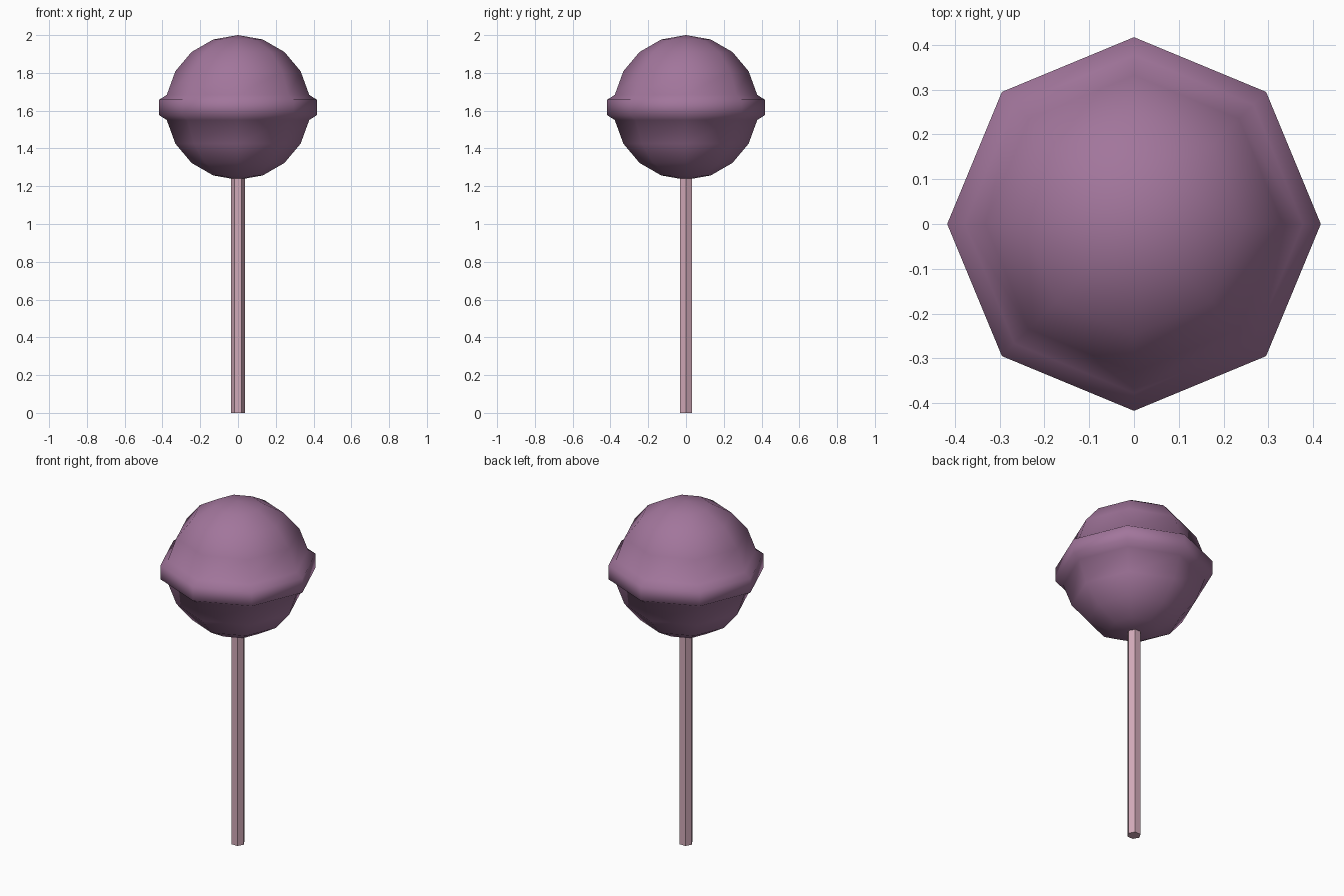
import bpy, bmesh
from math import sin, cos, pi, radians

if "Cube" in bpy.data.objects:
    bpy.data.objects.remove(bpy.data.objects["Cube"])


def material(name, rgb):
    mat = bpy.data.materials.new(name)
    mat.diffuse_color = (*rgb, 1)
    mat.use_nodes = True
    mat.node_tree.nodes["Principled BSDF"].inputs["Base Color"].default_value = mat.diffuse_color
    return mat


def lathe(name, profile, sides, mat, smooth):
    """Revolve (radius, z) points around z; radius 0 makes a pole, otherwise a cap."""
    bm = bmesh.new()
    rings = []
    for r, z in profile:
        n = 1 if r == 0 else sides
        rings.append([bm.verts.new((r * cos(2 * pi * i / sides),
                                    r * sin(2 * pi * i / sides), z)) for i in range(n)])
    for a, b in zip(rings, rings[1:]):
        for i in range(sides):
            j = (i + 1) % sides
            if len(a) == 1:
                bm.faces.new((a[0], b[j], b[i]))
            elif len(b) == 1:
                bm.faces.new((a[i], a[j], b[0]))
            else:
                bm.faces.new((a[i], a[j], b[j], b[i]))
    for ring in (rings[0], rings[-1]):
        if len(ring) > 1:
            bm.faces.new(ring)
    bmesh.ops.recalc_face_normals(bm, faces=bm.faces)
    for f in bm.faces:
        f.smooth = smooth
    mesh = bpy.data.meshes.new(name)
    bm.to_mesh(mesh)
    bm.free()
    mesh.materials.append(mat)
    obj = bpy.data.objects.new(name, mesh)
    bpy.context.collection.objects.link(obj)
    return obj


# Candy ball: eight-sided sphere with a raised band round the middle
R, CZ = 0.383, 1.617
BAND_R, BAND_H = 0.417, 0.041
lower = [(R * sin(radians(a)), -R * cos(radians(a))) for a in (0, 20, 40, 60, 80)]
lower.append((BAND_R, -BAND_H))
outline = lower + [(r, -z) for r, z in reversed(lower)]
lathe("candy_ball", [(r, CZ + z) for r, z in outline], 8,
      material("candy_purple", (0.36, 0.18, 0.33)), True)

# Stick: plain hexagonal rod
lathe("stick", [(0.037, 0), (0.037, 1.25)], 6,
      material("stick_pink", (0.64, 0.40, 0.48)), False)
